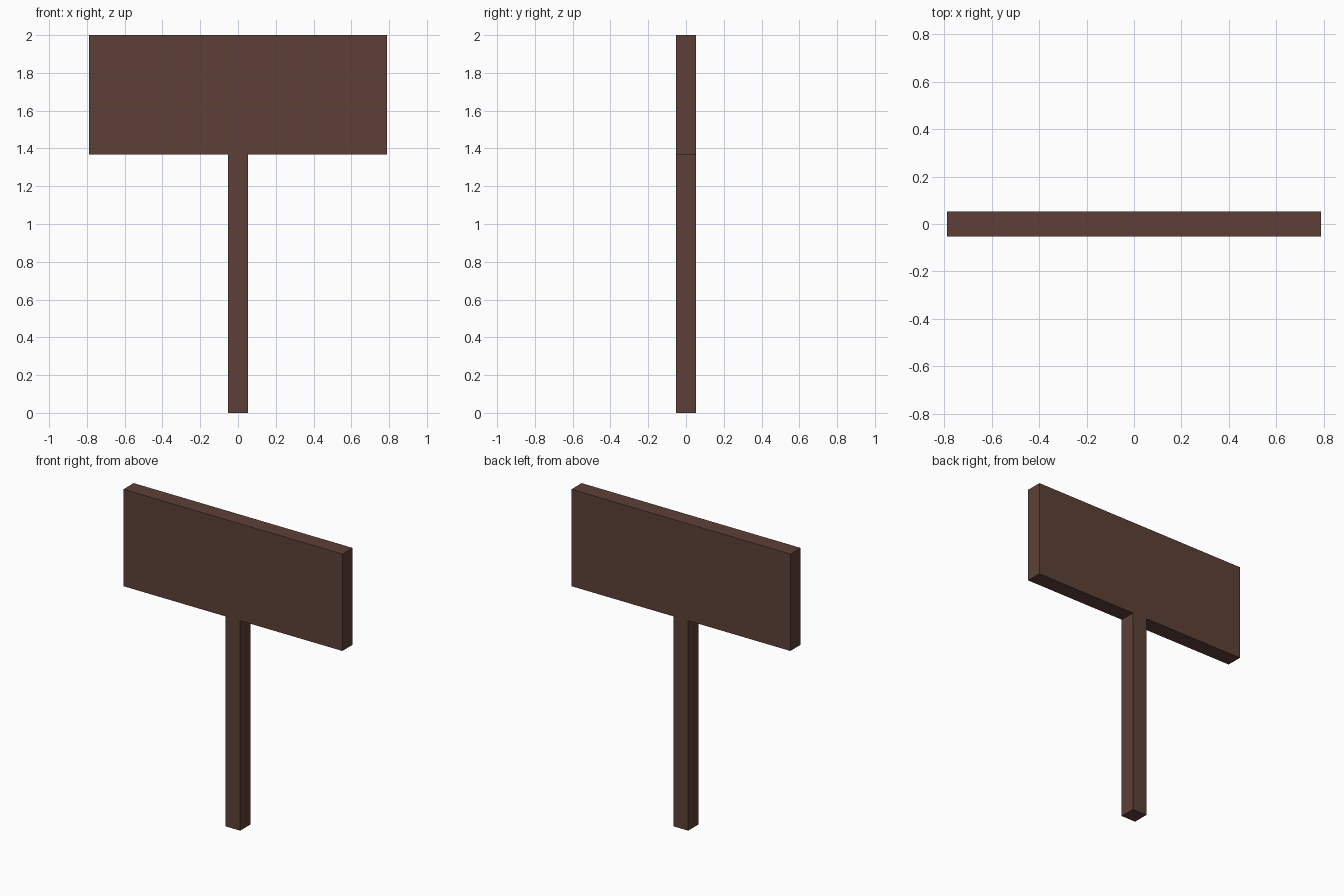
import bpy

if "Cube" in bpy.data.objects:
    bpy.data.objects.remove(bpy.data.objects["Cube"])

U = 2 / 19          # one building unit: the sign is 19 units tall

brown = bpy.data.materials.new("dark_brown_wood")
brown.diffuse_color = (0.1095, 0.0513, 0.0382, 1)
brown.use_nodes = True
brown.node_tree.nodes["Principled BSDF"].inputs["Base Color"].default_value = brown.diffuse_color


def box(name, width, depth, z0, z1):
    """Box centred on x = y = 0, spanning z0..z1."""
    bpy.ops.mesh.primitive_cube_add(size=1, location=(0, 0, (z0 + z1) / 2))
    ob = bpy.context.object
    ob.name = name
    ob.scale = (width, depth, z1 - z0)
    bpy.ops.object.transform_apply(location=False, rotation=False, scale=True)
    ob.data.materials.append(brown)
    return ob


# Square post from the ground up to the board
box("post", U, U, 0, 13 * U)

# Wide board, as thick as the post
box("sign_board", 15 * U, U, 13 * U, 19 * U)
